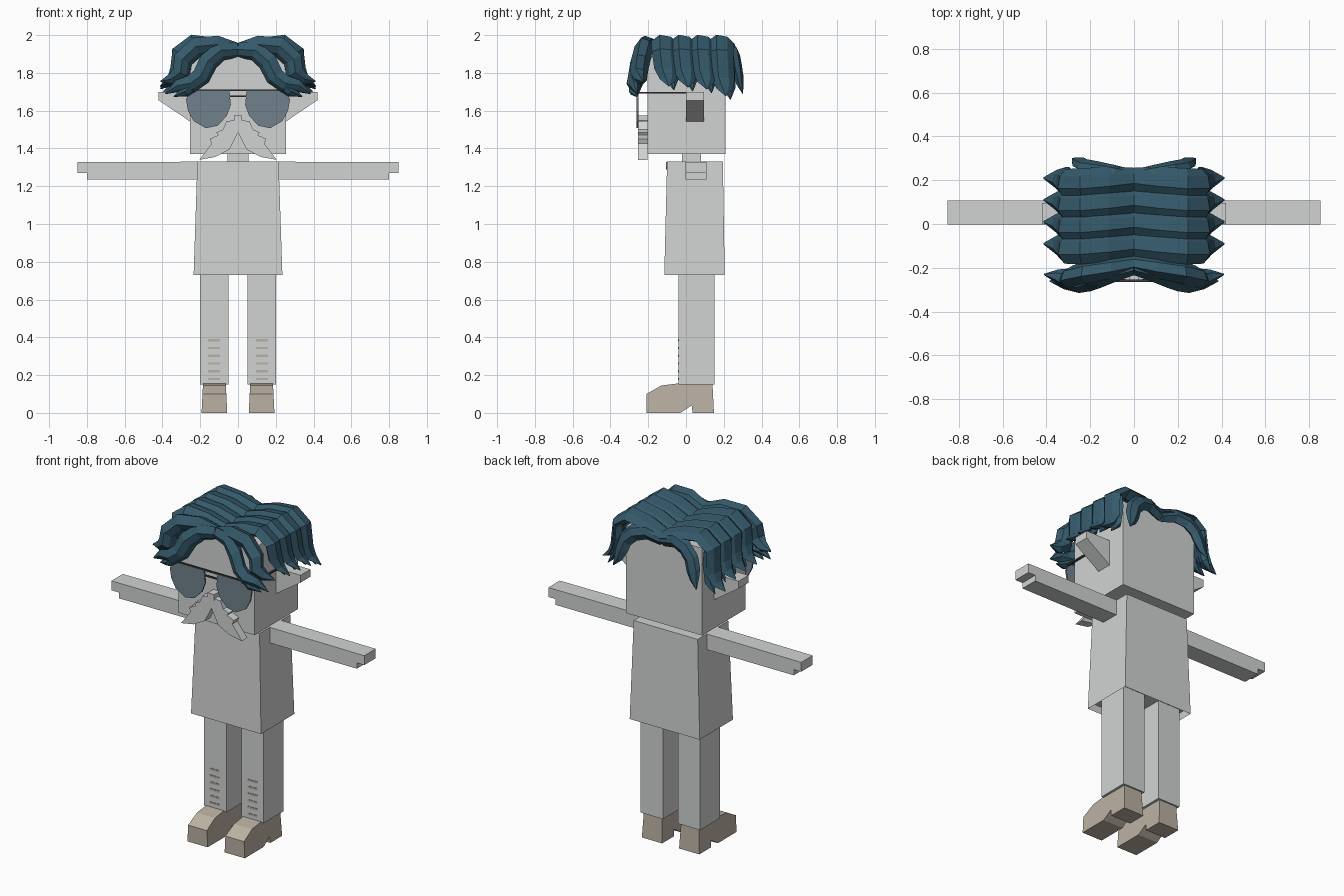
import bpy, bmesh
from mathutils import Vector

cube = bpy.data.objects.get("Cube")
if cube:
    bpy.data.objects.remove(cube, do_unlink=True)


def material(name, rgb):
    m = bpy.data.materials.new(name)
    m.use_nodes = True
    m.diffuse_color = (*rgb, 1)
    m.node_tree.nodes["Principled BSDF"].inputs["Base Color"].default_value = (*rgb, 1)
    return m


GREY = material("pale grey", (0.64, 0.655, 0.65))
HAIR = material("dark teal", (0.035, 0.1, 0.145))
SHOE = material("warm beige", (0.50, 0.44, 0.37))
LENS = material("smoky blue", (0.165, 0.22, 0.262))
FRAME = material("dark frame", (0.04, 0.045, 0.05))


def finish(name, bm, mat, mirror=False):
    bmesh.ops.recalc_face_normals(bm, faces=bm.faces)
    mesh = bpy.data.meshes.new(name)
    bm.to_mesh(mesh)
    bm.free()
    mesh.materials.append(mat)
    ob = bpy.data.objects.new(name, mesh)
    bpy.context.collection.objects.link(ob)
    if mirror:
        mod = ob.modifiers.new("mirror", "MIRROR")
        mod.use_clip = False
        mod.use_mirror_merge = False
    return ob


def loft(rings):
    """Skin a list of equal rings of points and cap both ends."""
    bm = bmesh.new()
    vs = [[bm.verts.new(p) for p in ring] for ring in rings]
    n = len(vs[0])
    for a, b in zip(vs, vs[1:]):
        for i in range(n):
            j = (i + 1) % n
            bm.faces.new((a[i], a[j], b[j], b[i]))
    bm.faces.new(vs[0][::-1])
    bm.faces.new(vs[-1])
    return bm


def block(name, low, high, mat, mirror=False):
    """Box between two levels; each level is (x0, x1, y0, y1, z)."""
    rings = [[(a, c, z), (b, c, z), (b, d, z), (a, d, z)] for a, b, c, d, z in (low, high)]
    return finish(name, loft(rings), mat, mirror)


def box(name, x0, x1, y0, y1, z0, z1, mat, mirror=False):
    return block(name, (x0, x1, y0, y1, z0), (x0, x1, y0, y1, z1), mat, mirror)


def slab(name, outline, y0, y1, mat, mirror=False):
    """Outline in x and z, extruded along y."""
    rings = [[(x, y, z) for x, z in outline] for y in (y0, y1)]
    return finish(name, loft(rings), mat, mirror)


# Torso with a recessed underside
torso = block("torso", (-0.235, 0.235, -0.115, 0.205, 0.73),
              (-0.215, 0.215, -0.1, 0.195, 1.33), GREY)
bm = bmesh.new()
bm.from_mesh(torso.data)
base = [f for f in bm.faces if f.normal.z < -0.9]
bmesh.ops.inset_region(bm, faces=base, thickness=0.01)
bmesh.ops.translate(bm, verts=base[0].verts, vec=(0, 0, 0.04))
bm.to_mesh(torso.data)
bm.free()

# Neck, neckline, head and nose
box("neck", -0.055, 0.055, -0.02, 0.08, 1.32, 1.38, GREY)
slab("neckline", [(-0.085, 1.328), (-0.07, 1.305), (-0.035, 1.288), (0.035, 1.288),
                  (0.07, 1.305), (0.085, 1.328)], -0.105, -0.098, GREY)
box("head", -0.255, 0.255, -0.205, 0.21, 1.37, 1.9, GREY)
box("nose", -0.022, 0.022, -0.26, -0.2, 1.54, 1.575, GREY)

# Ears, wedge shaped below
slab("ears", [(0.25, 1.7), (0.42, 1.7), (0.42, 1.655), (0.25, 1.54)], 0, 0.095, GREY, True)

# Arms with a stepped hand
slab("arms", [(0.21, 1.33), (0.85, 1.327), (0.85, 1.27), (0.8, 1.27), (0.8, 1.235),
              (0.21, 1.235)], -0.002, 0.108, GREY, True)

# Legs and the strips on their lower fronts
box("legs", 0.05, 0.2, -0.04, 0.15, 0.15, 0.78, GREY, True)
for i in range(6):
    z = 0.174 + 0.041 * i
    box(f"leg_strip_{i + 1}", 0.095, 0.16, -0.043, -0.038, z, z + 0.012, SHOE, True)

# Shoes: side profile lofted across, flared at the sole
profile = [(0.148, 0), (0.035, 0), (0.03, 0.04), (-0.03, 0), (-0.21, 0), (-0.21, 0.1),
           (-0.13, 0.145), (-0.05, 0.155), (0.14, 0.155)]
rings = []
for side in (-1, 1):
    rings.append([(0.125 + side * (0.068 - 0.05 * z), y, z) for y, z in profile])
finish("shoes", loft(rings), SHOE, True)

# Moustache in two mirrored halves
slab("moustache", [(0, 1.55), (0.06, 1.545), (0.08, 1.5), (0.115, 1.485), (0.105, 1.47),
                   (0.15, 1.45), (0.14, 1.425), (0.205, 1.34), (0.12, 1.355),
                   (0.045, 1.395), (0, 1.485)], -0.255, -0.203, GREY, True)

# Glasses
slab("lenses", [(0.045, 1.705), (0.25, 1.705), (0.275, 1.66), (0.265, 1.6), (0.235, 1.545),
                (0.17, 1.507), (0.11, 1.52), (0.06, 1.57), (0.038, 1.63)],
     -0.262, -0.252, LENS, True)
box("brow_bar", -0.25, 0.25, -0.264, -0.254, 1.704, 1.713, FRAME)
box("bridge", -0.042, 0.042, -0.264, -0.254, 1.672, 1.68, FRAME)
box("temples", 0.256, 0.266, -0.26, 0.04, 1.69, 1.7, FRAME, True)


# Hair: each lock is a ridged strand swept from the parting to a pointed tip
def lock(name, path, depth, thick, taper):
    rings = []
    for i, p in enumerate(path):
        a = Vector(path[max(i - 1, 0)])
        b = Vector(path[min(i + 1, len(path) - 1)])
        t = b - a
        n = Vector((-t.z, 0, t.x)).normalized()
        s = taper[i]
        section = [(-1, 0.1), (-0.35, 1), (0.5, 0.7), (1, -0.2), (0.2, -1), (-0.6, -0.6)]
        rings.append([Vector(p) + Vector((0, u * depth * s, 0)) + n * v * thick * s
                      for u, v in section])
    return finish(name, loft(rings), HAIR, True)


TAPER = (0.8, 1, 1.05, 1, 0.95, 0.65, 0.06)
arch = [(0, 1.915), (0.12, 1.95), (0.24, 1.965), (0.315, 1.91), (0.325, 1.82),
        (0.355, 1.765), (0.412, 1.73)]
sway = (0.01, 0, -0.01, -0.01, 0, 0.01, 0.015)
for k in range(4):
    y = -0.105 + 0.1 * k
    drop = (0, 0.005, 0.015, 0.05)[k]
    path = [(x, y + s, z - (drop if i > 3 else 0))
            for i, ((x, z), s) in enumerate(zip(arch, sway))]
    lock(f"crown_lock_{k + 1}", path, 0.066, 0.036, TAPER)
    # short curl peeling off below each crown lock
    curl = [(0.3, y + 0.02, 1.9), (0.3, y + 0.02, 1.83), (0.315, y + 0.03, 1.77 - drop),
            (0.36, y + 0.04, 1.71 - drop)]
    lock(f"side_curl_{k + 1}", curl, 0.045, 0.03, (0.8, 1, 0.8, 0.06))

# Fringe curtains falling over the forehead
lock("fringe_upper", [(0, -0.18, 1.915), (0.11, -0.2, 1.945), (0.22, -0.22, 1.935),
                      (0.29, -0.24, 1.87), (0.3, -0.25, 1.8), (0.35, -0.24, 1.765),
                      (0.41, -0.23, 1.755)], 0.05, 0.052, TAPER)
lock("fringe_lower", [(0.0, -0.2, 1.92), (0.09, -0.225, 1.915), (0.155, -0.25, 1.86),
                      (0.195, -0.265, 1.78), (0.25, -0.275, 1.74), (0.32, -0.27, 1.73),
                      (0.385, -0.26, 1.69)], 0.042, 0.05, TAPER)
lock("fringe_curl", [(0.2, -0.25, 1.8), (0.23, -0.265, 1.74), (0.28, -0.275, 1.7),
                     (0.34, -0.26, 1.675)], 0.035, 0.036, (0.7, 1, 0.8, 0.06))

# Back curtain
lock("back_lock", [(0, 0.225, 1.89), (0.09, 0.24, 1.92), (0.17, 0.255, 1.9),
                   (0.22, 0.265, 1.85), (0.24, 0.275, 1.79), (0.255, 0.285, 1.74),
                   (0.28, 0.3, 1.69)], 0.03, 0.045, TAPER)
